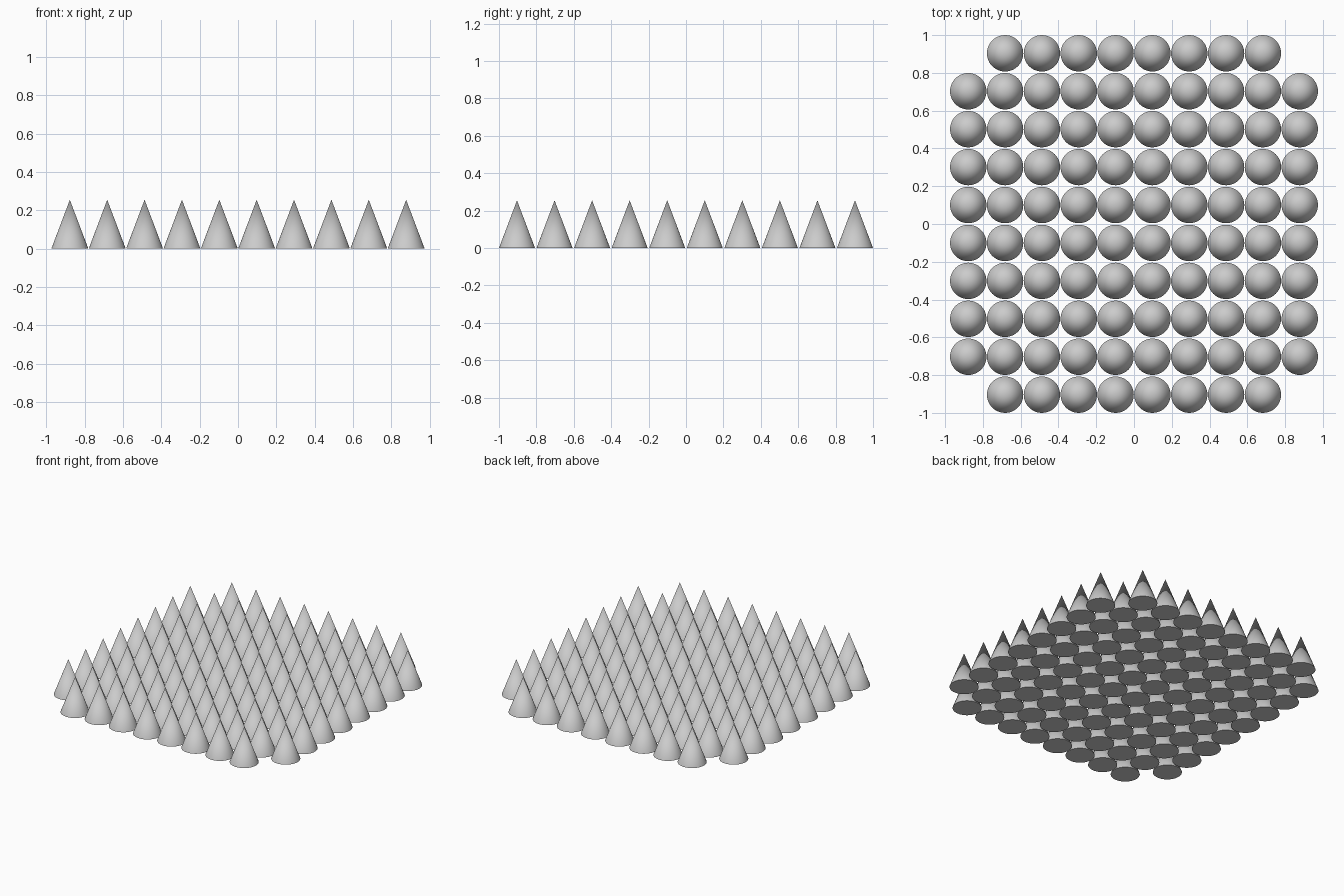
import bpy

if "Cube" in bpy.data.objects:
    bpy.data.objects.remove(bpy.data.objects["Cube"])

COUNT = 10
PITCH_X, PITCH_Y = 0.195, 0.2008
RADIUS, HEIGHT = 0.0963, 0.255

# One spike, with a closed flat base standing on z = 0
bpy.ops.mesh.primitive_cone_add(vertices=48, radius1=RADIUS, radius2=0,
                                depth=HEIGHT, location=(0, 0, HEIGHT / 2))
spike = bpy.context.object
bpy.ops.object.transform_apply(location=True, rotation=False, scale=False)
bpy.ops.object.shade_smooth_by_angle()
mesh = spike.data
bpy.data.objects.remove(spike)

# Grid of spikes sharing the mesh, with the four corners left out
for row in range(COUNT):
    for col in range(COUNT):
        if row in (0, COUNT - 1) and col in (0, COUNT - 1):
            continue
        ob = bpy.data.objects.new(f"spike_row{row + 1}_col{col + 1}", mesh)
        ob.location = ((col - (COUNT - 1) / 2) * PITCH_X,
                       (row - (COUNT - 1) / 2) * PITCH_Y, 0)
        bpy.context.collection.objects.link(ob)
